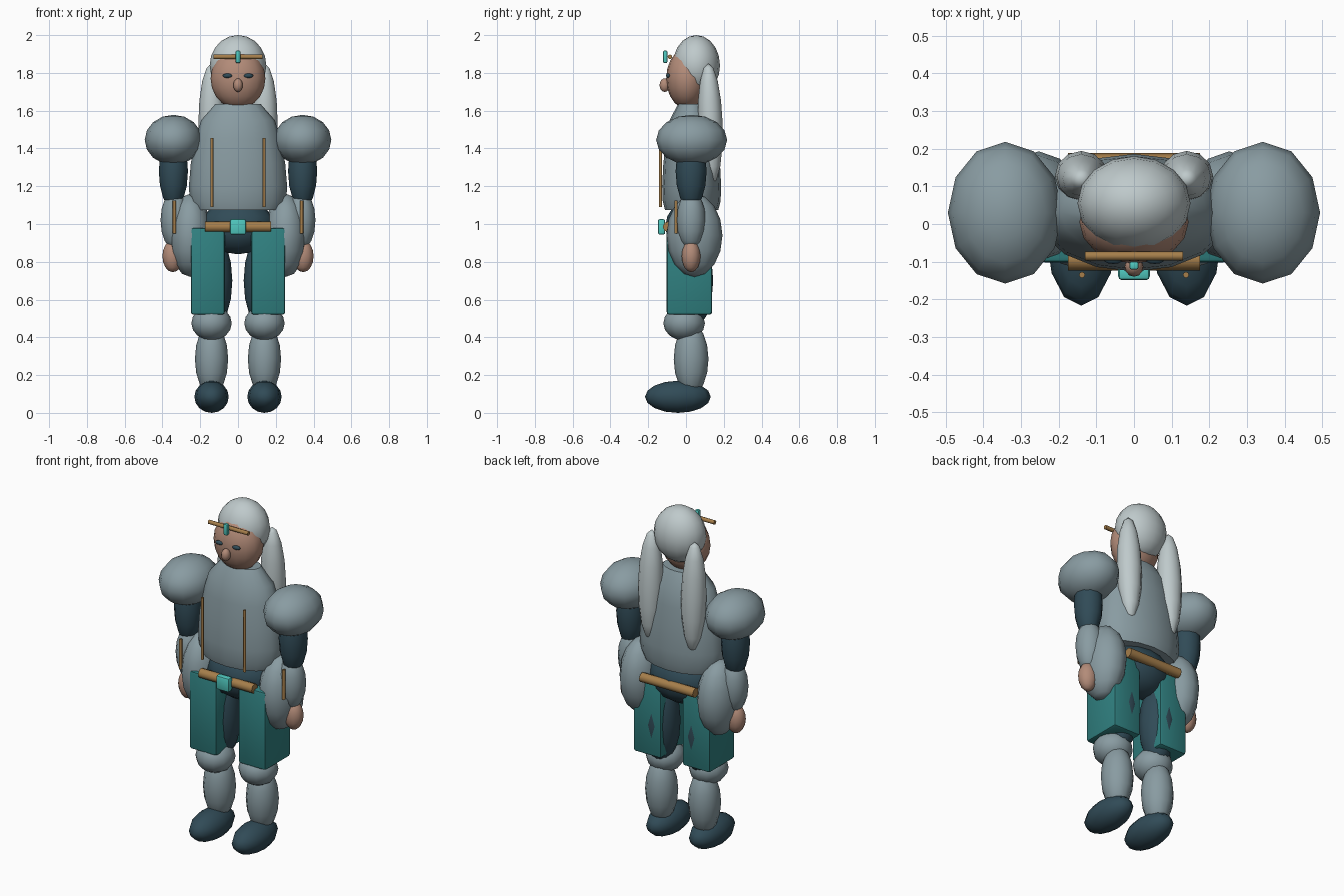
import bpy, bmesh
from math import cos, sin, pi, radians
from mathutils import Matrix, Vector

if "Cube" in bpy.data.objects:
    bpy.data.objects.remove(bpy.data.objects["Cube"], do_unlink=True)


def material(name, rgb):
    m = bpy.data.materials.new(name)
    m.use_nodes = True
    m.diffuse_color = (*rgb, 1)
    m.node_tree.nodes["Principled BSDF"].inputs["Base Color"].default_value = (*rgb, 1)
    return m


steel = material("blue_grey_steel", (.25, .33, .36))
hair_white = material("silver_hair", (.52, .59, .60))
dark = material("dark_slate", (.03, .07, .095))
cloth = material("teal_cloth", (.03, .22, .22))
gem = material("bright_turquoise", (.08, .58, .52))
gold = material("antique_gold", (.38, .21, .07))
skin = material("skin", (.45, .26, .19))


def finish(name, bm, mat, smooth_angle=50):
    bmesh.ops.recalc_face_normals(bm, faces=bm.faces)
    mesh = bpy.data.meshes.new(name)
    bm.to_mesh(mesh)
    bm.free()
    mesh.materials.append(mat)
    obj = bpy.data.objects.new(name, mesh)
    bpy.context.scene.collection.objects.link(obj)
    bpy.ops.object.select_all(action='DESELECT')
    obj.select_set(True)
    bpy.context.view_layer.objects.active = obj
    bpy.ops.object.shade_smooth_by_angle(angle=radians(smooth_angle))
    return obj


def ellipsoid(name, mat, centre, radii, segments=12, rings=8, tilt=0):
    bm = bmesh.new()
    bmesh.ops.create_uvsphere(bm, u_segments=segments, v_segments=rings, radius=1)
    bm.transform(Matrix.Translation(centre) @ Matrix.Rotation(tilt, 4, 'X')
                 @ Matrix.Diagonal((*radii, 1)))
    return finish(name, bm, mat, 80)


def box(name, mat, low, high, bevel):
    low, high = Vector(low), Vector(high)
    bm = bmesh.new()
    bmesh.ops.create_cube(bm, size=1)
    bm.transform(Matrix.Translation((low + high) / 2)
                 @ Matrix.Diagonal((*(high - low), 1)))
    bmesh.ops.bevel(bm, geom=bm.edges[:], offset=bevel, segments=2,
                    profile=.5, affect='EDGES')
    return finish(name, bm, mat, 35)


def rod(name, mat, start, end, radius):
    start, end = Vector(start), Vector(end)
    axis = end - start
    bm = bmesh.new()
    bmesh.ops.create_cone(bm, cap_ends=True, segments=8, radius1=radius,
                          radius2=radius, depth=axis.length)
    turn = axis.to_track_quat('Z', 'Y').to_matrix().to_4x4()
    bm.transform(Matrix.Translation((start + end) / 2) @ turn)
    return finish(name, bm, mat)


def lathe(name, mat, profile, centre_y, depth, sides=16):
    # Oval rings stacked along z, from (radius, height) pairs
    bm = bmesh.new()
    rings = [[bm.verts.new((r * cos(2 * pi * i / sides),
                            centre_y + depth * r * sin(2 * pi * i / sides), z))
              for i in range(sides)] for r, z in profile]
    for a, b in zip(rings, rings[1:]):
        for i in range(sides):
            j = (i + 1) % sides
            bm.faces.new((a[i], a[j], b[j], b[i]))
    bm.faces.new(rings[0])
    bm.faces.new(rings[-1])
    return finish(name, bm, mat)


# Head
ellipsoid("face", skin, (0, .005, 1.77), (.145, .11, .16), 16, 10)
ellipsoid("hair_cap", hair_white, (0, .055, 1.84), (.15, .125, .16), 16, 10)
ellipsoid("nose", skin, (0, -.113, 1.735), (.025, .027, .036))
rod("headband", gold, (-.13, -.085, 1.885), (.13, -.085, 1.885), .012)
box("headband_gem", gem, (-.012, -.121, 1.852), (.012, -.099, 1.918), .006)

# Torso, waist and belt
lathe("breastplate", steel, [(.235, 1.075), (.255, 1.12), (.26, 1.2), (.25, 1.32),
                             (.225, 1.45), (.195, 1.55), (.12, 1.635)], .03, .6)
ellipsoid("waist", dark, (0, .03, .985), (.2, .14, .145))
for label, y in (("front", -.095), ("back", .16)):
    rod(label + "_belt", gold, (-.175, y, .985), (.175, y, .985), .028)
box("belt_buckle", gem, (-.042, -.149, .944), (.042, -.11, 1.026), .01)

# Paired parts
for side, s in (("left", 1), ("right", -1)):
    def pair(name, mat, centre, radii, tilt=0):
        x, y, z = centre
        ellipsoid(side + "_" + name, mat, (s * x, y, z), radii, tilt=tilt)

    def pair_rod(name, x, y, low, high, radius):
        rod(side + "_" + name, gold, (s * x, y, low), (s * x, y, high), radius)

    pair("eye", dark, (.055, -.094, 1.785), (.026, .012, .012))
    pair("hair_lock", hair_white, (.14, .128, 1.53), (.07, .066, .32), .03)
    pair_rod("chest_trim", .138, -.135, 1.09, 1.455, .008)

    # Arm
    pair("pauldron", steel, (.342, .03, 1.445), (.152, .188, .133))
    pair("upper_arm", dark, (.342, .027, 1.28), (.077, .082, .2))
    pair("forearm", steel, (.335, .027, 1.02), (.075, .077, .155))
    pair("hand", skin, (.345, .027, .83), (.055, .05, .085))
    pair_rod("forearm_trim", .337, -.053, .95, 1.125, .009)

    # Leg
    pair("hip_plate", steel, (.253, .045, .94), (.113, .148, .22))
    xs = sorted((s * .07, s * .25))
    box(side + "_skirt_panel", cloth, (xs[0], -.102, .52), (xs[1], .138, .98), .014)
    pair("thigh", dark, (.13, .04, .7), (.1, .104, .25))
    pair("knee", steel, (.14, -.01, .475), (.107, .11, .092))
    pair("shin", steel, (.14, .027, .285), (.088, .092, .19))
    pair("boot", dark, (.14, -.043, .085), (.091, .174, .085))
